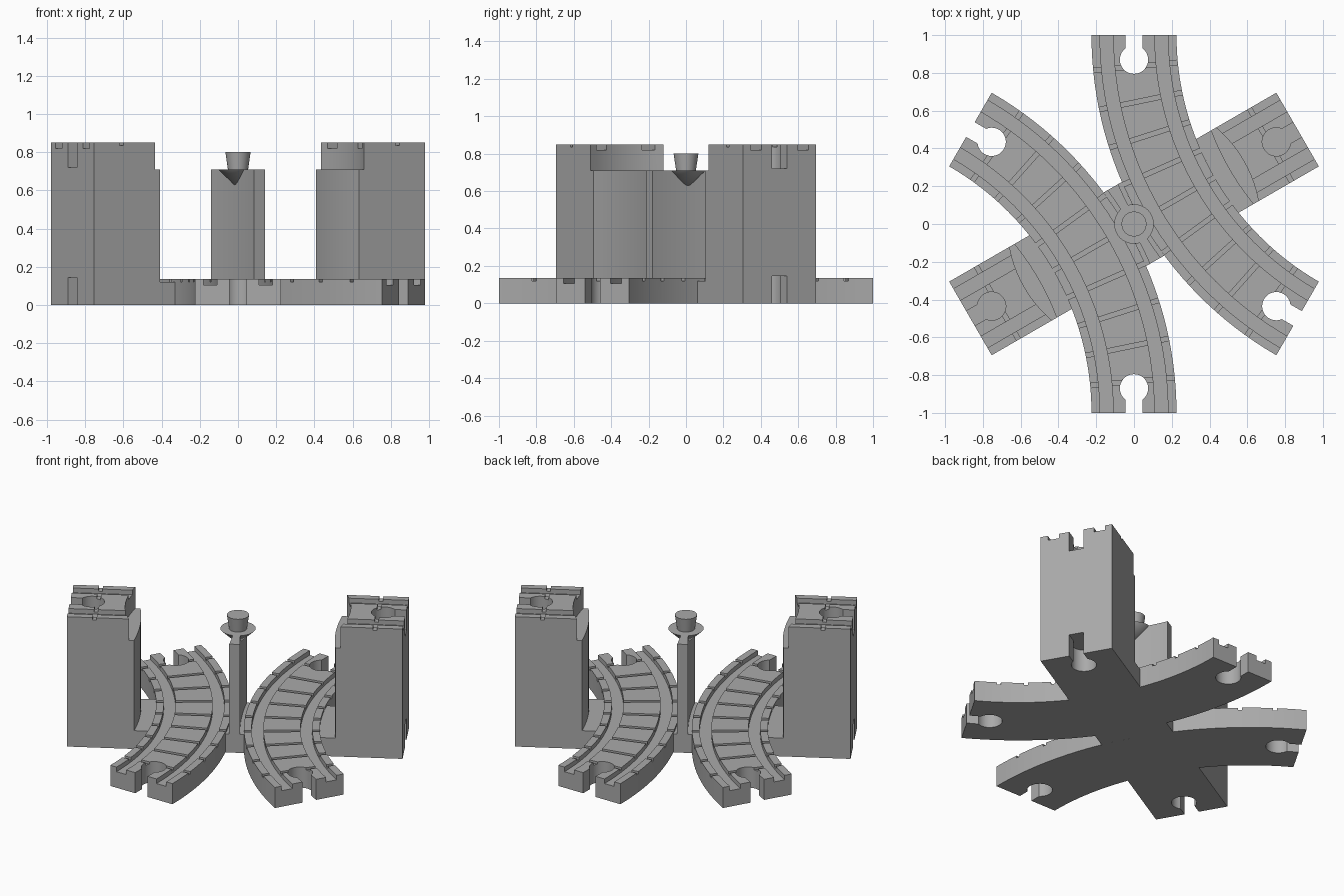
import bpy
import bmesh
from math import sin, cos, asin, pi, radians, sqrt

cube = bpy.data.objects.get("Cube")
if cube:
    bpy.data.objects.remove(cube, do_unlink=True)

grey = bpy.data.materials.new("plain grey")
grey.use_nodes = True
grey.diffuse_color = (0.4, 0.4, 0.4, 1)
grey.node_tree.nodes["Principled BSDF"].inputs["Base Color"].default_value = (0.4, 0.4, 0.4, 1)

# Layout is in a local frame turned 30 degrees: the towers lie along local x,
# and each track arc is centred on local x = 2.
TURN = radians(30)
RADIUS = sqrt(3)
HALF = 0.225
TRACK_TOP = 0.135
TOWER_TOP = 0.85


def make(name, bm):
    bmesh.ops.recalc_face_normals(bm, faces=bm.faces)
    mesh = bpy.data.meshes.new(name)
    bm.to_mesh(mesh)
    bm.free()
    mesh.materials.append(grey)
    obj = bpy.data.objects.new(name, mesh)
    bpy.context.collection.objects.link(obj)
    return obj


def prism(name, outline, z0, z1):
    bm = bmesh.new()
    face = bm.faces.new([bm.verts.new((x, y, z0)) for x, y in outline])
    ext = bmesh.ops.extrude_face_region(bm, geom=[face])
    top = [v for v in ext["geom"] if isinstance(v, bmesh.types.BMVert)]
    bmesh.ops.translate(bm, vec=(0, 0, z1 - z0), verts=top)
    return make(name, bm)


def arc(centre, r, side, n=10):
    """Arc across the strip width, on the low (-1) or high (1) side of its centre."""
    ys = [-HALF + 2 * HALF * i / n for i in range(n + 1)]
    return [(centre + side * sqrt(r * r - y * y), y) for y in ys]


def oriented_box(px, py, dx, dy, length, width, z0, z1):
    """Box centred on a point, long along a direction."""
    a, b = length / 2, width / 2
    pts = [(px + dx * u - dy * v, py + dy * u + dx * v)
           for u, v in ((-a, -b), (a, -b), (a, b), (-a, b))]
    return prism("cutter", pts, z0, z1)


def keyhole(px, py, dx, dy, z0, z1):
    """Round connector socket with a slot opening at an end point."""
    r, slot, inset = 0.075, 0.045, 0.13
    a0 = asin(slot / r)
    pts = [(r * cos(a), r * sin(a))
           for a in (a0 + (2 * pi - 2 * a0) * i / 28 for i in range(29))]
    pts += [(0.2, -slot), (0.2, slot)]
    pts = [(px + dx * (u - inset) - dy * v, py + dy * (u - inset) + dx * v) for u, v in pts]
    return prism("cutter", pts, z0, z1)


def cut(obj, cutters):
    bpy.context.view_layer.objects.active = obj
    for c in cutters:
        c.hide_render = True
        mod = obj.modifiers.new("cut", "BOOLEAN")
        mod.operation = "DIFFERENCE"
        mod.solver = "EXACT"
        mod.object = c
        bpy.ops.object.modifier_apply(modifier=mod.name)
        bpy.data.objects.remove(c, do_unlink=True)


def curved_track():
    # Section with two wheel grooves, swept around the arc
    g0, g1, low = 0.11, 0.18, TRACK_TOP - 0.03
    half = [(g0, TRACK_TOP), (g0, low), (g1, low), (g1, TRACK_TOP), (HALF, TRACK_TOP), (HALF, 0)]
    section = [(-u, z) for u, z in reversed(half)] + half
    bm = bmesh.new()
    rings = []
    steps = 32
    for i in range(steps + 1):
        a = pi - TURN + 2 * TURN * i / steps
        rings.append([bm.verts.new((2 + (RADIUS + u) * cos(a), (RADIUS + u) * sin(a), z))
                      for u, z in section])
    n = len(section)
    for r0, r1 in zip(rings, rings[1:]):
        for j in range(n):
            k = (j + 1) % n
            bm.faces.new((r0[j], r0[k], r1[k], r1[j]))
    bm.faces.new(rings[0])
    bm.faces.new(rings[-1])
    track = make("curved_track", bm)

    # Thin gaps between sleepers
    cutters = []
    for i in range(9):
        a = pi + radians(-24.5 + 49 * i / 8)
        cutters.append(oriented_box(2 + RADIUS * cos(a), RADIUS * sin(a), cos(a), sin(a),
                                    0.6, 0.024, TRACK_TOP - 0.015, 0.2))
    # Sockets at both ends
    for s in (-1, 1):
        a = pi + s * TURN
        cutters.append(keyhole(2 + RADIUS * cos(a), RADIUS * sin(a),
                               -s * sin(a), s * cos(a), -0.1, 0.3))
    cut(track, cutters)
    return track


def tower():
    ends = [(1, HALF), (1, -HALF)]
    body = prism("tower_body", arc(2, 1.418, -1) + ends, 0, 0.71)
    cut(body, [keyhole(1, 0, 1, 0, -0.1, 0.145)])

    # Top deck, hollowed to clear a swinging bridge
    deck = prism("tower_deck", arc(0, 0.67, 1) + ends, 0.71, TOWER_TOP)
    cutters = [oriented_box(0.8, s * 0.145, 1, 0, 1, 0.07, TOWER_TOP - 0.03, 1) for s in (-1, 1)]
    cutters.append(oriented_box(0.835, 0, 0, 1, 0.6, 0.024, TOWER_TOP - 0.015, 1))
    cutters.append(keyhole(1, 0, 1, 0, 0.72, 1))
    cut(deck, cutters)

    # Low floor between track and tower
    floor = prism("tower_floor", arc(2, RADIUS - HALF, -1) + [(0.63, HALF), (0.63, -HALF)], 0, 0.12)
    return [body, deck, floor]


def cone(name, r0, r1, z0, z1):
    bm = bmesh.new()
    bmesh.ops.create_cone(bm, cap_ends=True, segments=40, radius1=r0, radius2=r1, depth=z1 - z0)
    bmesh.ops.translate(bm, vec=(0, 0, (z0 + z1) / 2), verts=bm.verts)
    return make(name, bm)


# Paired parts, repeated by a half turn
parts = [curved_track()] + tower()
for p in list(parts):
    p.rotation_euler.z = TURN
    twin = p.copy()
    twin.data = p.data.copy()
    twin.name = p.name + "_opposite"
    twin.rotation_euler.z = TURN + pi
    bpy.context.collection.objects.link(twin)
    parts.append(twin)

# Centre floor and pier, hollowed on both sides to follow the tracks
for name, r, top in (("centre_floor", RADIUS + HALF, 0.12), ("centre_pier", 1.98, 0.71)):
    pier = prism(name, arc(2, r, -1) + arc(-2, r, 1)[::-1], 0, top)
    pier.rotation_euler.z = TURN
    parts.append(pier)

# Pivot for the bridge
parts.append(cone("pivot_flare", 0.0, 0.105, 0.61, 0.71))
parts.append(cone("pivot_peg", 0.053, 0.066, 0.71, 0.8))

bpy.ops.object.select_all(action="DESELECT")
for p in parts:
    p.select_set(True)
bpy.context.view_layer.objects.active = parts[0]
bpy.ops.object.shade_smooth_by_angle(angle=radians(30))
